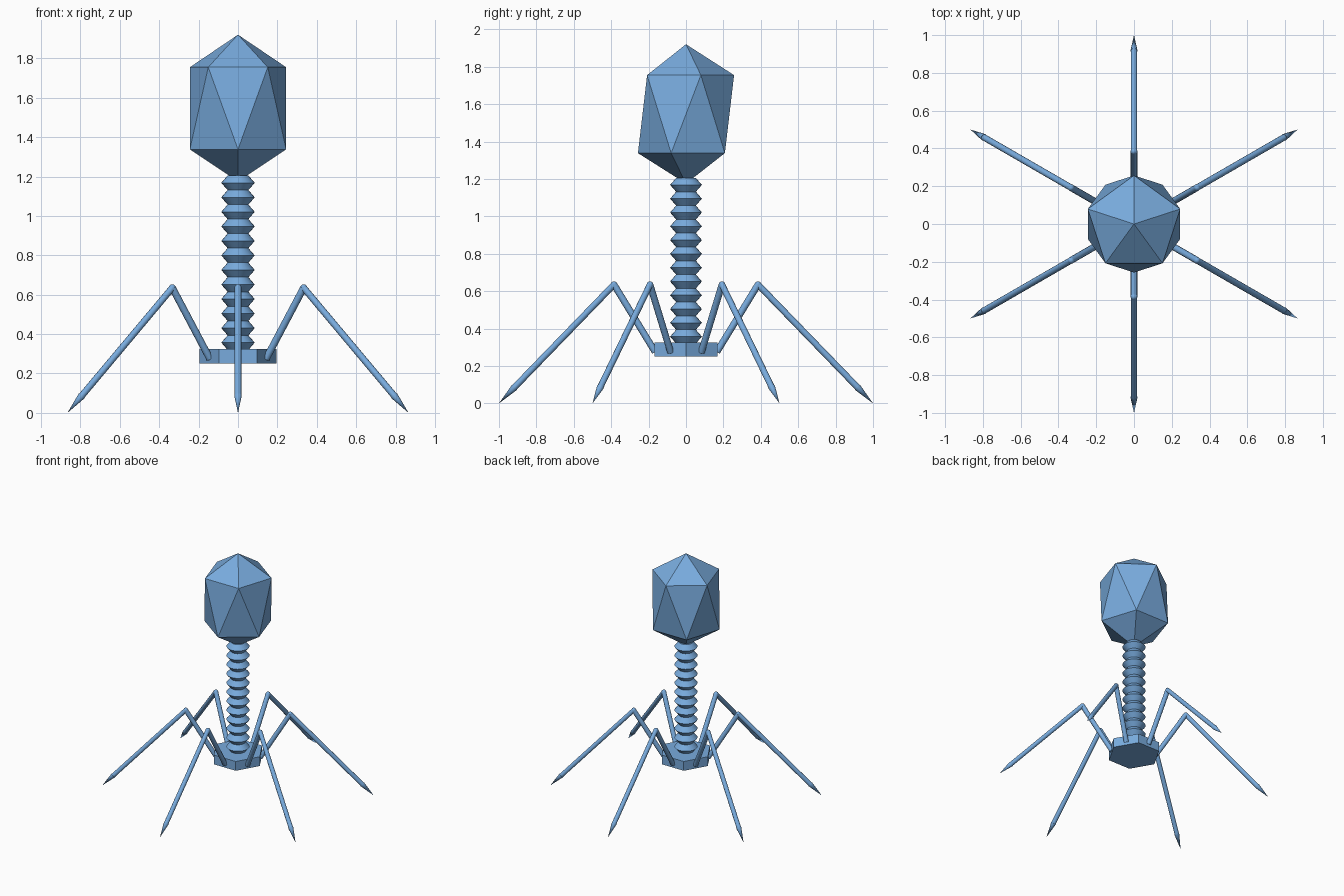
import bpy, bmesh, math
from mathutils import Vector

if "Cube" in bpy.data.objects:
    bpy.data.objects.remove(bpy.data.objects["Cube"])

blue = bpy.data.materials.new("steel blue")
blue.diffuse_color = (0.19, 0.41, 0.73, 1)
blue.use_nodes = True
blue.node_tree.nodes["Principled BSDF"].inputs["Base Color"].default_value = blue.diffuse_color


def add_object(name, bm, smooth=False):
    bmesh.ops.recalc_face_normals(bm, faces=bm.faces)
    mesh = bpy.data.meshes.new(name)
    bm.to_mesh(mesh)
    bm.free()
    mesh.materials.append(blue)
    obj = bpy.data.objects.new(name, mesh)
    bpy.context.collection.objects.link(obj)
    if smooth:
        bpy.ops.object.select_all(action='DESELECT')
        obj.select_set(True)
        bpy.context.view_layer.objects.active = obj
        bpy.ops.object.shade_smooth_by_angle(angle=math.radians(35))
    return obj


def lathe(bm, profile, sides, start=0.0):
    """Closed solid turned around z from (radius, z) points."""
    rings = [[bm.verts.new((r * math.cos(start + math.tau * i / sides),
                            r * math.sin(start + math.tau * i / sides), z))
              for i in range(sides)] for r, z in profile]
    for a, b in zip(rings, rings[1:]):
        for i in range(sides):
            j = (i + 1) % sides
            bm.faces.new((a[i], a[j], b[j], b[i]))
    bm.faces.new(rings[0])
    bm.faces.new(rings[-1])


def rod(bm, a, b, r1, r2, sides=12):
    d = b - a
    mat = d.to_track_quat('Z', 'Y').to_matrix().to_4x4()
    mat.translation = (a + b) / 2
    bmesh.ops.create_cone(bm, cap_ends=True, segments=sides, radius1=r1,
                          radius2=r2, depth=d.length, matrix=mat)


# Head: stretched icosahedron, upper ring pointing back, lower ring front
bm = bmesh.new()
ring = lambda z, start: [bm.verts.new((0.257 * math.cos(start + math.tau * i / 5),
                                       0.257 * math.sin(start + math.tau * i / 5), z))
                         for i in range(5)]
top, bottom = bm.verts.new((0, 0, 1.92)), bm.verts.new((0, 0, 1.175))
upper = ring(1.755, math.pi / 2)
lower = ring(1.338, math.pi / 2 + math.pi / 5)
for i in range(5):
    j = (i + 1) % 5
    bm.faces.new((top, upper[i], upper[j]))
    bm.faces.new((upper[i], lower[i], upper[j]))
    bm.faces.new((lower[i], lower[j], upper[j]))
    bm.faces.new((bottom, lower[j], lower[i]))
add_object("head", bm)

# Tail: ribbed tube with twelve sharp ridges
bm = bmesh.new()
n, z0, z1 = 12, 0.32, 1.205
profile = [(0.085 if k % 2 else 0.053, z0 + (z1 - z0) * k / (2 * n))
           for k in range(2 * n + 1)]
lathe(bm, profile, 24)
add_object("ribbed_tail", bm, True)

# Base plate: hexagonal prism with corners on the x axis
bm = bmesh.new()
lathe(bm, [(0.195, 0.25), (0.195, 0.325)], 6)
add_object("base_plate", bm)

# Six legs: upper rod, knee joint, lower rod and pointed foot
for k in range(6):
    ang = math.radians(30 + 60 * k)
    at = lambda r, z: Vector((r * math.cos(ang), r * math.sin(ang), z))
    hip, knee, foot = at(0.165, 0.275), at(0.385, 0.635), at(1.0, 0.0)
    ankle = knee.lerp(foot, 0.865)
    bm = bmesh.new()
    rod(bm, hip, knee, 0.018, 0.018)
    rod(bm, knee, ankle, 0.017, 0.017)
    rod(bm, ankle, foot, 0.019, 0.0)
    ball = bmesh.ops.create_uvsphere(bm, u_segments=12, v_segments=8, radius=0.018)
    bmesh.ops.translate(bm, verts=ball['verts'], vec=knee)
    add_object(f"leg_{k + 1}", bm, True)
